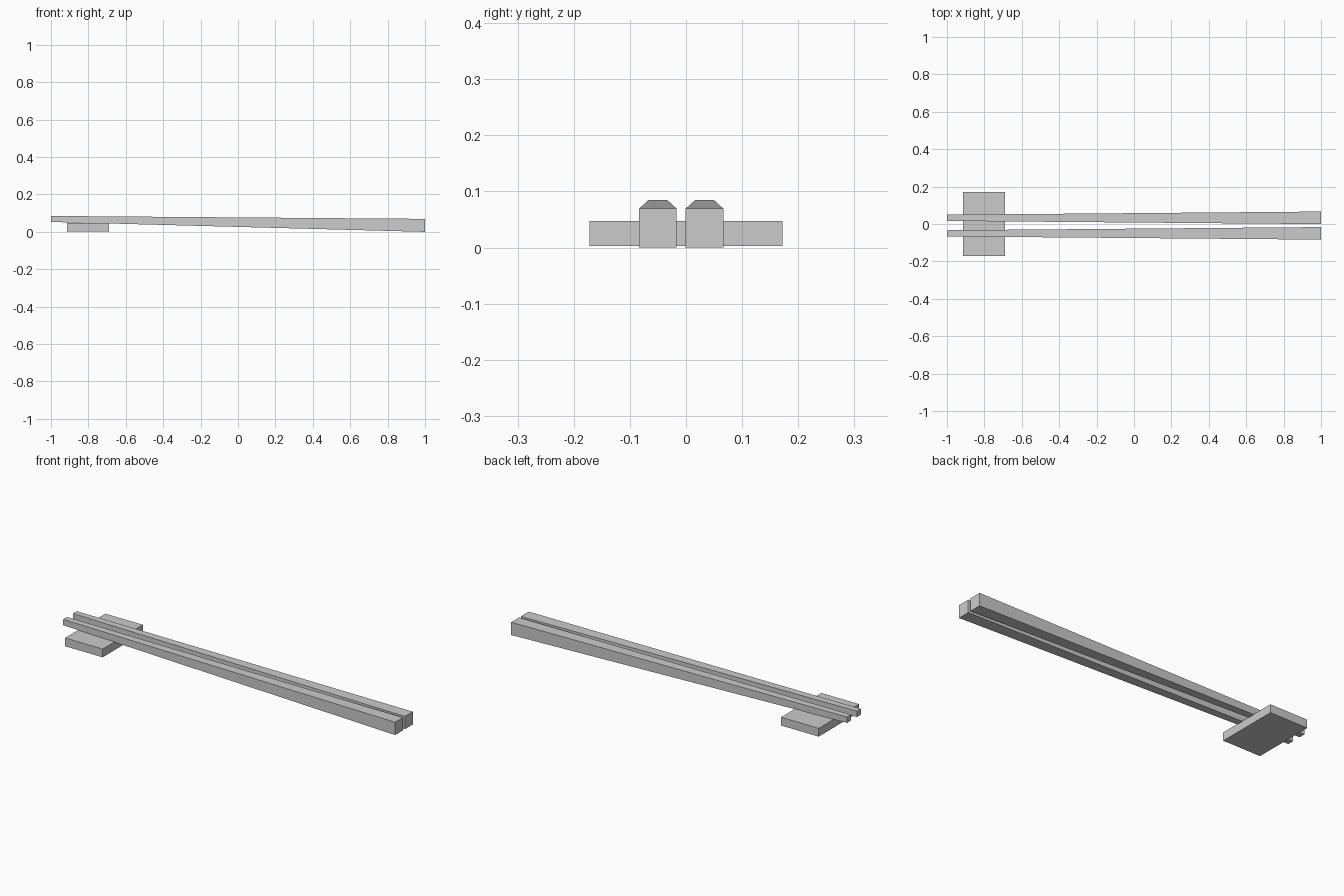
import bpy, bmesh
from mathutils import Vector

if "Cube" in bpy.data.objects:
    bpy.data.objects.remove(bpy.data.objects["Cube"])


def tapered_bar(name, start, end):
    """Four-sided bar along x; each end is (x, y, z, width, height)."""
    bm = bmesh.new()
    bmesh.ops.create_cube(bm, size=1)
    for v in bm.verts:
        x, y, z, w, h = start if v.co.x < 0 else end
        v.co = Vector((x, y + v.co.y * w, z + v.co.z * h))
    mesh = bpy.data.meshes.new(name)
    bm.to_mesh(mesh)
    bm.free()
    obj = bpy.data.objects.new(name, mesh)
    bpy.context.collection.objects.link(obj)
    return obj


# Low block that props up the thin tips
tapered_bar("chopstick_rest",
            (-0.915, 0, 0.025, 0.344, 0.045),
            (-0.69, 0, 0.025, 0.344, 0.045))

# Two tapered square sticks: thin tips on the rest, thick ends on the table
for name, y in (("chopstick_front", -0.05), ("chopstick_back", 0.033)):
    tapered_bar(name,
                (-1, y, 0.069, 0.033, 0.032),
                (1, y, 0.0347, 0.067, 0.0694))
